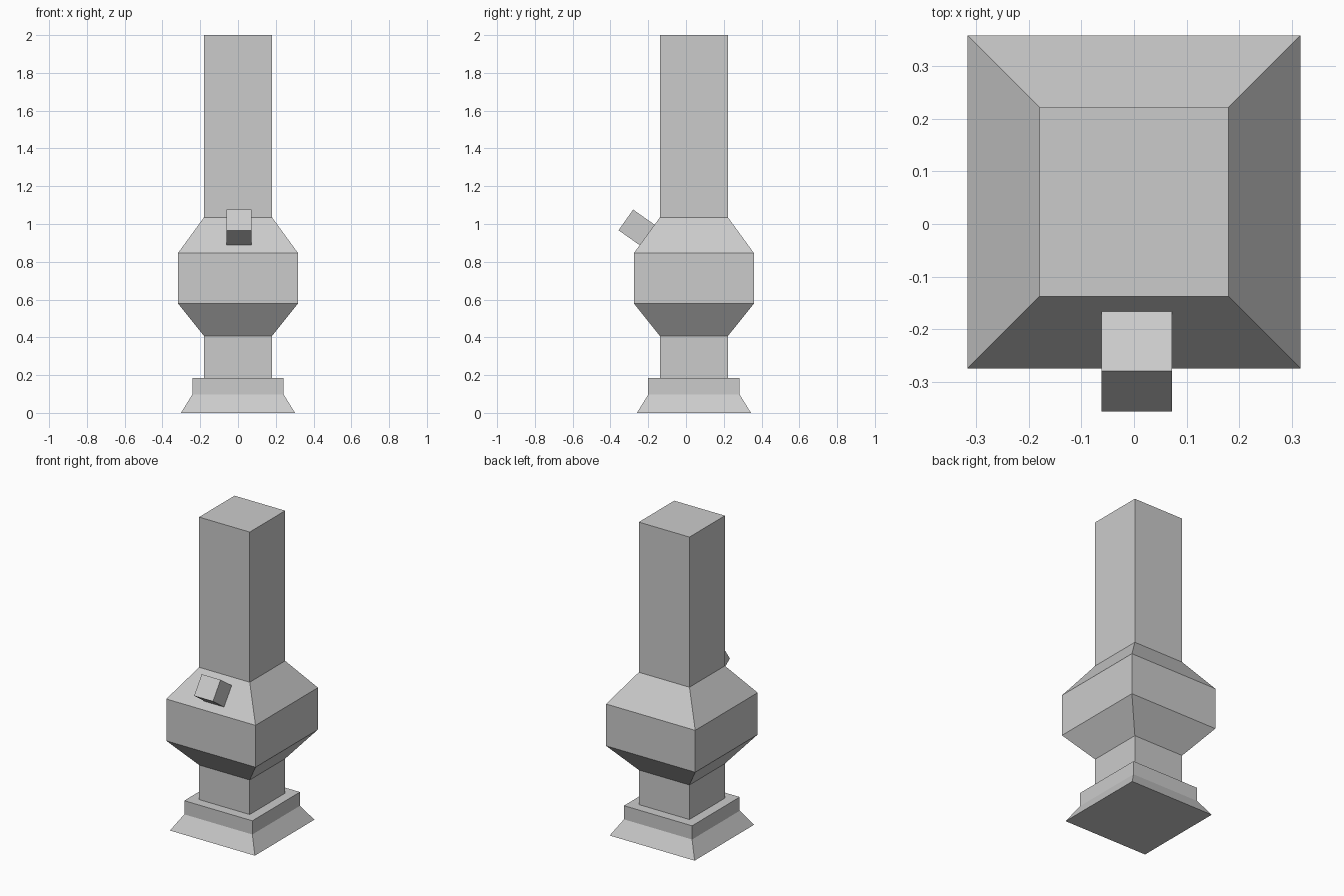
import bpy, bmesh
from mathutils import Matrix, Vector
from math import radians

if "Cube" in bpy.data.objects:
    bpy.data.objects.remove(bpy.data.objects["Cube"])

CY = 0.042  # shared centre line of the square tower


def square_loft(name, profile, cap_bottom=False, cap_top=False):
    """Stack square rings given as (half width, z) and bridge them."""
    bm = bmesh.new()
    rings = [[bm.verts.new((sx * h, CY + sy * h, z))
              for sx, sy in ((-1, -1), (1, -1), (1, 1), (-1, 1))]
             for h, z in profile]
    for a, b in zip(rings, rings[1:]):
        for i in range(4):
            j = (i + 1) % 4
            bm.faces.new((a[i], a[j], b[j], b[i]))
    if cap_bottom:
        bm.faces.new(rings[0][::-1])
    if cap_top:
        bm.faces.new(rings[-1])
    return finish(name, bm)


def finish(name, bm):
    mesh = bpy.data.meshes.new(name)
    bm.to_mesh(mesh)
    bm.free()
    obj = bpy.data.objects.new(name, mesh)
    bpy.context.collection.objects.link(obj)
    return obj


# Flared foot with a flat ledge
square_loft("base", [(0.302, 0), (0.242, 0.097), (0.242, 0.185), (0.18, 0.185)],
            cap_bottom=True)

# Neck, bulging chamber and shoulder
square_loft("chamber", [(0.18, 0.185), (0.18, 0.407), (0.317, 0.578),
                        (0.317, 0.847), (0.18, 1.035)])

# Tall tube
square_loft("tube", [(0.18, 1.035), (0.18, 2.0)], cap_top=True)

# Tilted stub on the front shoulder, perpendicular to the slope
size, depth = 0.134, 0.14
tilt = Matrix.Rotation(radians(-35.2), 4, 'X')
outer = Vector((0.005, -0.3185, 1.0215))
centre = outer + tilt.to_3x3() @ Vector((0, depth / 2, 0))
bm = bmesh.new()
bmesh.ops.create_cube(bm, size=1, matrix=Matrix.Translation(centre) @ tilt
                      @ Matrix.Diagonal((size, depth, size, 1)))
finish("front_stub", bm)
